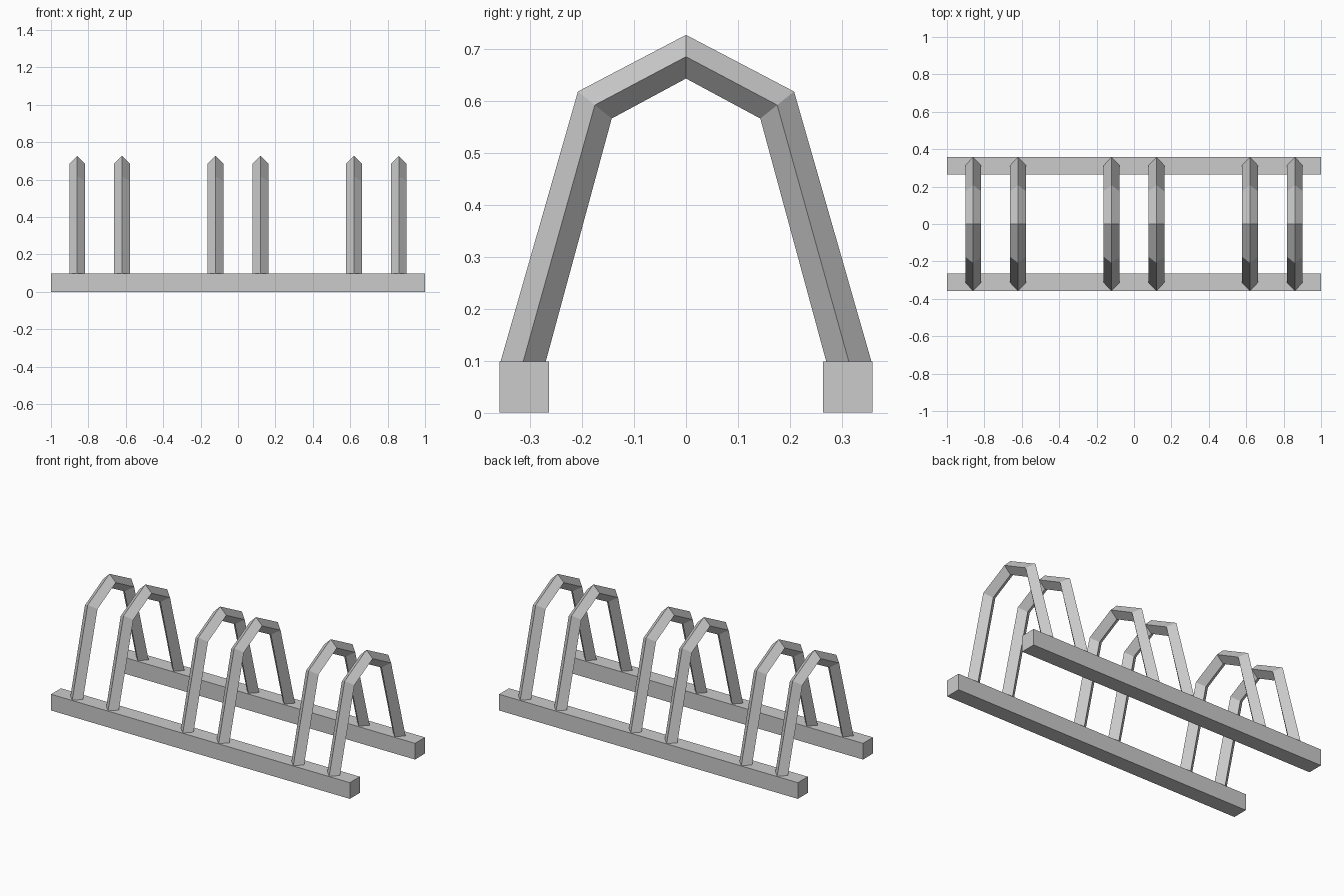
import bpy, bmesh

if "Cube" in bpy.data.objects:
    bpy.data.objects.remove(bpy.data.objects["Cube"])

RAIL_H = 0.098


def make_object(name, bm):
    bmesh.ops.recalc_face_normals(bm, faces=bm.faces)
    mesh = bpy.data.meshes.new(name)
    bm.to_mesh(mesh)
    bm.free()
    obj = bpy.data.objects.new(name, mesh)
    bpy.context.collection.objects.link(obj)
    return obj


def rail(name, y):
    bm = bmesh.new()
    bmesh.ops.create_cube(bm, size=1)
    bmesh.ops.scale(bm, vec=(2, 0.095, RAIL_H), verts=bm.verts)
    bmesh.ops.translate(bm, vec=(0, y, RAIL_H / 2), verts=bm.verts)
    make_object(name, bm)


# Outer and inner edge of the hoop (y, z), from foot to peak
half = [((-0.357, RAIL_H), (-0.270, RAIL_H)),
        ((-0.208, 0.618), (-0.143, 0.566)),
        ((0, 0.727), (0, 0.643))]
path = half + [tuple((-y, z) for y, z in pair) for pair in half[-2::-1]]


def hoop(name, x, half_width=0.042):
    # Diamond-section bar swept along the mitred path
    bm = bmesh.new()
    rings = []
    for (oy, oz), (iy, iz) in path:
        my, mz = (oy + iy) / 2, (oz + iz) / 2
        points = [(x, oy, oz), (x + half_width, my, mz),
                  (x, iy, iz), (x - half_width, my, mz)]
        rings.append([bm.verts.new(p) for p in points])
    for a, b in zip(rings, rings[1:]):
        for i in range(4):
            j = (i + 1) % 4
            bm.faces.new((a[i], a[j], b[j], b[i]))
    bm.faces.new(rings[0])
    bm.faces.new(rings[-1])
    make_object(name, bm)


# Ground rails
rail("front_rail", -0.3115)
rail("back_rail", 0.3115)

# Three pairs of hoops
for n, centre in enumerate((-0.74, 0, 0.74), 1):
    hoop(f"hoop_{n}_left", centre - 0.12)
    hoop(f"hoop_{n}_right", centre + 0.12)
